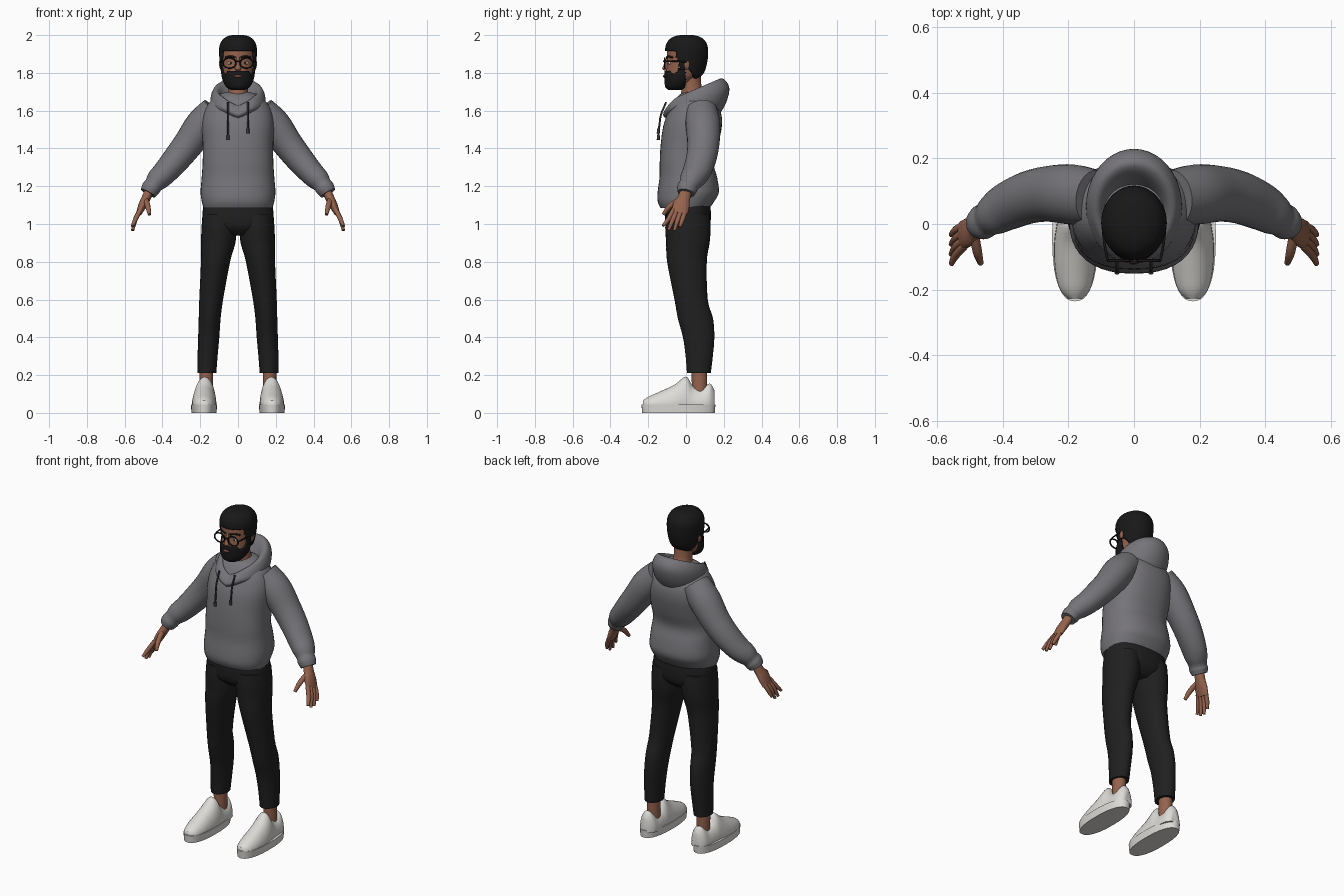
import bpy, bmesh, math
from mathutils import Vector

cube = bpy.data.objects.get("Cube")
if cube:
    bpy.data.objects.remove(cube, do_unlink=True)


def material(name, rgb):
    m = bpy.data.materials.new(name)
    m.use_nodes = True
    m.diffuse_color = (*rgb, 1)
    bsdf = m.node_tree.nodes["Principled BSDF"]
    bsdf.inputs["Base Color"].default_value = (*rgb, 1)
    bsdf.inputs["Roughness"].default_value = 0.8
    return m


GREY = material("hoodie grey", (0.18, 0.175, 0.19))
CORD = material("cord dark grey", (0.04, 0.04, 0.045))
BLACK = material("trouser black", (0.014, 0.014, 0.014))
HAIR = material("hair black", (0.009, 0.009, 0.009))
SKIN = material("skin brown", (0.30, 0.125, 0.075))
LIP = material("lip brown", (0.22, 0.075, 0.055))
WHITE = material("shoe white", (0.72, 0.71, 0.68))


def smooth_rows(rows, steps):
    """Catmull-Rom interpolation of parameter rows."""
    out = []
    for i in range(len(rows) - 1):
        a, b = rows[max(i - 1, 0)], rows[i]
        c, d = rows[i + 1], rows[min(i + 2, len(rows) - 1)]
        for s in range(steps):
            t = s / steps
            out.append([q + 0.5 * t * (r - p + t * (2 * p - 5 * q + 4 * r - w + t * (3 * (q - r) + w - p)))
                        for p, q, r, w in zip(a, b, c, d)])
    return out + [list(rows[-1])]


def finish(obj, mat, mirror):
    obj.data.materials.append(mat)
    bpy.ops.object.select_all(action='DESELECT')
    obj.select_set(True)
    bpy.context.view_layer.objects.active = obj
    bpy.ops.object.shade_smooth_by_angle(angle=math.radians(50))
    if mirror:
        # bake the transform so that the mirror plane is x = 0
        bpy.ops.object.transform_apply(location=True, rotation=True, scale=True)
        obj.modifiers.new("mirror", 'MIRROR').use_mirror_merge = False
    return obj


def loft(name, rows, mat, path=False, mirror=False, n=28, steps=4, power=1.0, tweak=None, keep=None):
    """Rows are x, y, z, half width, half depth and optional tilt about x."""
    rows = smooth_rows(rows, steps)
    bm = bmesh.new()
    rings = []
    for i, row in enumerate(rows):
        c = Vector(row[:3])
        if path:
            t = Vector(rows[min(i + 1, len(rows) - 1)][:3]) - Vector(rows[max(i - 1, 0)][:3])
            t.normalize()
            u = t.cross(Vector((0, 0, 1) if abs(t.y) > 0.9 else (0, 1, 0))).normalized()
            v = t.cross(u)
        else:
            tilt = row[5] if len(row) > 5 else 0
            u, v = Vector((1, 0, 0)), Vector((0, math.cos(tilt), math.sin(tilt)))
        ring = []
        for k in range(n):
            a = math.tau * k / n
            ca, sa = math.cos(a), math.sin(a)
            p = c + u * row[3] * math.copysign(abs(ca) ** power, ca) + v * row[4] * math.copysign(abs(sa) ** power, sa)
            ring.append(bm.verts.new(tweak(p) if tweak else p))
        rings.append(ring)
    for lo, hi in zip(rings, rings[1:]):
        for k in range(n):
            bm.faces.new((lo[k], lo[(k + 1) % n], hi[(k + 1) % n], hi[k]))
    bm.faces.new(rings[0])
    bm.faces.new(rings[-1])
    bmesh.ops.recalc_face_normals(bm, faces=bm.faces)
    if keep:
        drop = [f for f in bm.faces if not keep(f.calc_center_median())]
        bmesh.ops.delete(bm, geom=drop, context='FACES')
    mesh = bpy.data.meshes.new(name)
    bm.to_mesh(mesh)
    bm.free()
    obj = bpy.data.objects.new(name, mesh)
    bpy.context.collection.objects.link(obj)
    finish(obj, mat, mirror)
    if keep:
        solid = obj.modifiers.new("thickness", 'SOLIDIFY')
        solid.thickness, solid.offset = 0.011, -1
    return obj


def tube(name, points, r, mat, mirror=True, end=None):
    last = len(points) - 1
    rows = [(*p, end if end and i == last else r, end if end and i == last else r) for i, p in enumerate(points)]
    return loft(name, rows, mat, path=True, mirror=mirror, n=12)


def ball(name, loc, scale, mat, mirror=False):
    bpy.ops.mesh.primitive_uv_sphere_add(segments=20, ring_count=12, location=loc)
    obj = bpy.context.object
    obj.name, obj.scale = name, scale
    return finish(obj, mat, mirror)


# Hoodie body, with hem band
loft("hoodie_body", [
    (0, -.005, 1.085, .183, .13), (0, 0, 1.12, .192, .15), (0, .012, 1.17, .198, .162),
    (0, .012, 1.25, .192, .152), (0, .003, 1.33, .187, .142), (0, .018, 1.42, .187, .152),
    (0, .035, 1.52, .192, .155), (0, .045, 1.59, .182, .14), (0, .045, 1.64, .155, .115),
    (0, .045, 1.68, .11, .085), (0, .045, 1.70, .06, .05)], GREY, n=40, power=0.85)


# Lowered hood, its rim dipping to a point at the throat
def throat_dip(p):
    if p.y < 0:
        p.z -= 0.03 * max(0, 1 - abs(p.x) / 0.08)
    return p


loft("hood", [
    (0, .05, 1.57, .12, .12, 0), (0, .05, 1.62, .143, .165, .15), (0, .055, 1.67, .145, .182, .3),
    (0, .05, 1.71, .127, .155, .4), (0, .04, 1.70, .1, .125, .4), (0, .03, 1.63, .075, .085, .4)],
    GREY, n=40, tweak=throat_dip)

# Sleeves with gathered cuffs
loft("sleeve", [
    (.12, .08, 1.60, .08, .085), (.19, .09, 1.525, .088, .092), (.262, .092, 1.425, .08, .085),
    (.325, .08, 1.345, .074, .08), (.385, .055, 1.275, .066, .074), (.425, .03, 1.235, .06, .064),
    (.447, .015, 1.207, .049, .053), (.462, .006, 1.187, .05, .054), (.476, 0, 1.163, .043, .045)],
    GREY, path=True, mirror=True)

# Drawstrings of unequal length
for side, bottom in ((-1, 1.46), (1, 1.495)):
    x = side * .052
    tube("drawstring", [(x, -.105, 1.645), (x, -.132, 1.58), (x, -.14, 1.53), (x, -.146, bottom)], .005, CORD, False)
    tube("drawstring_tip", [(x, -.146, bottom + .01), (x, -.147, bottom - .015)], .008, CORD, False)

# Trousers
loft("trouser_hips", [
    (0, .01, 1.11, .18, .118), (0, .01, 1.04, .189, .122), (0, .01, .98, .17, .112), (0, .01, .94, .08, .07)],
    BLACK, power=0.85)
loft("trouser_leg", [
    (.098, .01, 1.05, .09, .115), (.1, .01, .98, .093, .12), (.105, .01, .9, .091, .115),
    (.119, .005, .8, .077, .105), (.142, .027, .6, .063, .088), (.15, .05, .5, .058, .093),
    (.155, .067, .4, .056, .083), (.161, .07, .3, .053, .072), (.165, .068, .21, .05, .063)],
    BLACK, mirror=True)

# Ankles and shoes
loft("ankle", [(.167, .07, .26, .036, .042), (.168, .072, .1, .036, .04)], SKIN, mirror=True)


def flat_bottom(p):
    p.z = max(p.z, 0.035)
    return p


R = math.pi / 2
loft("shoe_upper", [
    (.18, -.228, .04, .022, .025, R), (.18, -.2, .04, .046, .045, R), (.18, -.14, .04, .061, .072, R),
    (.179, -.06, .04, .065, .11, R), (.176, 0, .04, .06, .152, R), (.175, .035, .04, .057, .105, R),
    (.174, .08, .04, .056, .088, R), (.173, .125, .04, .049, .115, R), (.173, .15, .04, .028, .08, R)],
    WHITE, mirror=True, tweak=flat_bottom)
loft("shoe_sole", [(.18, -.04, 0, .066, .192), (.18, -.04, .045, .07, .196)],
     WHITE, mirror=True, n=40, steps=1, power=0.85)

# Hands
loft("palm", [
    (.46, .008, 1.2, .024, .03), (.485, -.01, 1.14, .024, .033), (.505, -.025, 1.1, .022, .044),
    (.525, -.034, 1.055, .015, .043)], SKIN, path=True, mirror=True)
for i, (reach, drop) in enumerate(((-.122, .99), (-.092, .968), (-.062, .965), (-.033, .985))):
    y = -.066 + .021 * i
    tube("finger", [(.517, y, 1.075), (.543, (y + reach) / 2, 1.025), (.558, reach, drop)],
         .0125, SKIN, end=.008)
tube("thumb", [(.488, -.03, 1.13), (.478, -.085, 1.095), (.468, -.12, 1.05)], .0145, SKIN, end=.009)

# Neck and head
loft("neck", [(0, .03, 1.61, .085, .1, .4), (0, .035, 1.66, .07, .08, .35), (0, .03, 1.71, .052, .055, .1),
              (0, .025, 1.8, .052, .052, 0)], SKIN)
SKULL = [(-.055, 1.72, .03, .03), (-.05, 1.733, .052, .05), (-.035, 1.76, .07, .07), (-.012, 1.80, .08, .094),
         (0, 1.85, .086, .101), (.003, 1.90, .09, .104), (.003, 1.94, .087, .1), (.003, 1.97, .069, .08),
         (.003, 1.986, .04, .047), (.003, 1.991, .008, .01)]


def skull(name, grow, mat, keep=None):
    rows = [(0, y, z + grow * (z - 1.86) / .13, a + grow, b + grow) for y, z, a, b in SKULL]
    return loft(name, rows, mat, n=72, steps=7, keep=keep)


def line(y, stops):
    for (y0, z0), (y1, z1) in zip(stops, stops[1:]):
        if y <= y1:
            return z0 + (z1 - z0) * (y - y0) / (y1 - y0)
    return stops[-1][1]


HAIRLINE = [(-.2, 1.912), (-.06, 1.914), (-.045, 1.87), (-.03, 1.82), (.015, 1.82), (.05, 1.77), (.2, 1.755)]
BEARDLINE = [(-.2, 1.812), (-.09, 1.808), (-.075, 1.79), (-.05, 1.80), (-.03, 1.84), (.2, 1.84)]
skull("head", 0, SKIN)
skull("hair", .01, HAIR, lambda c: c.z > line(c.y, HAIRLINE))
skull("beard", .009, HAIR, lambda c: c.y < -.005 and c.z < line(c.y, BEARDLINE))

# Face
loft("nose", [(0, -.1, 1.812, .01, .012), (0, -.106, 1.822, .017, .02), (0, -.101, 1.85, .01, .014),
              (0, -.096, 1.885, .008, .008)], SKIN)
ball("lips", (0, -.114, 1.783), (.022, .008, .007), LIP)
ball("ear", (.088, .004, 1.845), (.012, .016, .028), SKIN, True)
ball("eye", (.04, -.086, 1.852), (.015, .008, .008), WHITE, True)
ball("iris", (.039, -.092, 1.852), (.006, .004, .006), HAIR, True)
tube("eyebrow", [(.014, -.102, 1.881), (.04, -.094, 1.888), (.066, -.072, 1.881)], .005, HAIR)

# Glasses
bpy.ops.mesh.primitive_torus_add(location=(.045, -.112, 1.852), rotation=(R, 0, 0), major_segments=32,
                                 minor_segments=8, major_radius=.034, minor_radius=.0045)
rim = bpy.context.object
rim.name, rim.scale = "glasses_rim", (1, .8, 1)
finish(rim, HAIR, True)
tube("glasses_bridge", [(-.014, -.113, 1.858), (0, -.119, 1.862), (.014, -.113, 1.858)], .004, HAIR, False)
tube("glasses_arm", [(.08, -.112, 1.86), (.09, -.06, 1.862), (.096, .005, 1.858)], .004, HAIR)
